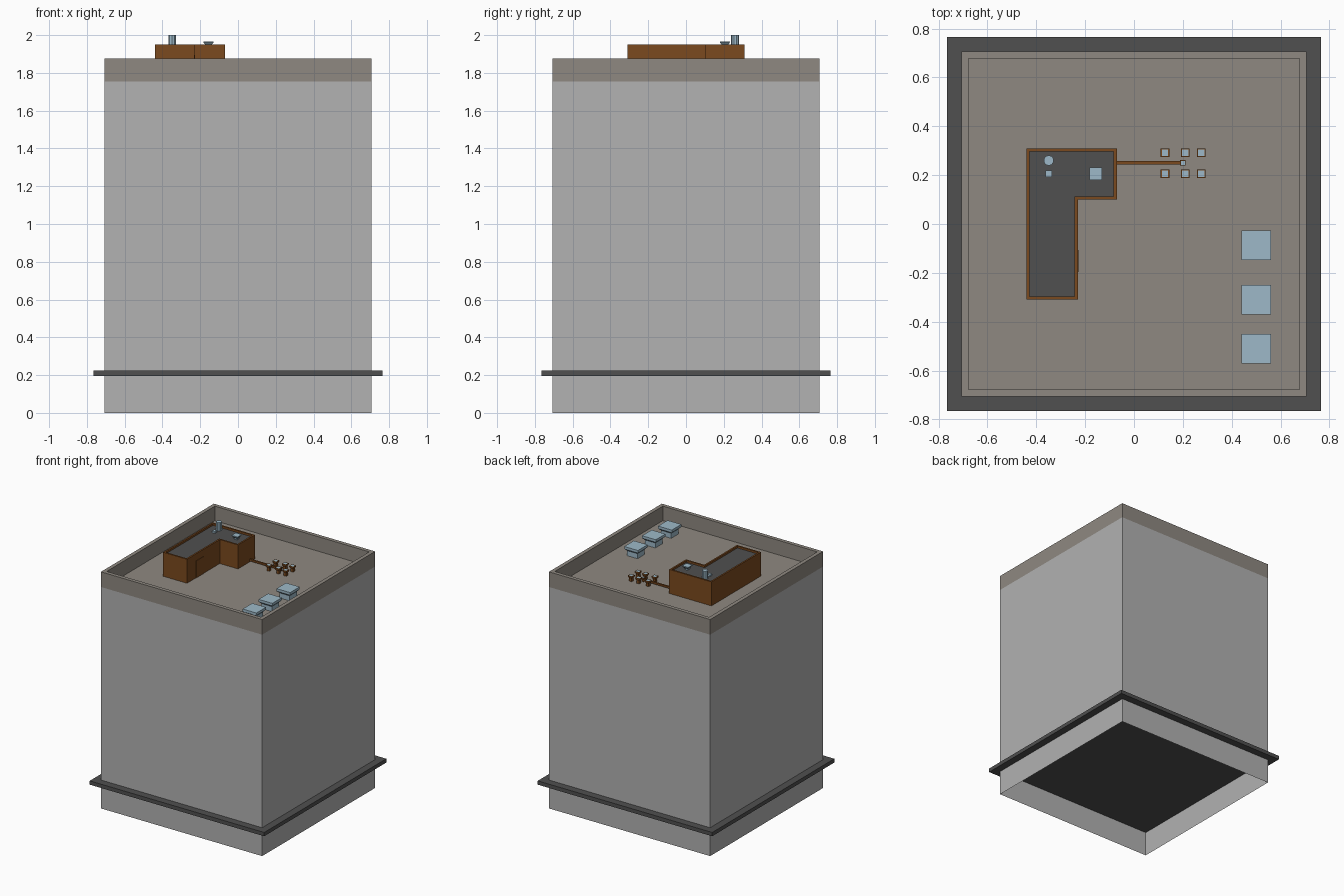
import bpy, bmesh, math

if "Cube" in bpy.data.objects:
    bpy.data.objects.remove(bpy.data.objects["Cube"])

def mat(name, r, g, b):
    m = bpy.data.materials.new(name)
    m.diffuse_color = (r, g, b, 1)
    m.use_nodes = True
    m.node_tree.nodes["Principled BSDF"].inputs["Base Color"].default_value = m.diffuse_color
    return m

WALL = mat("light grey wall", .445, .445, .445)
DARK = mat("dark grey", .08, .08, .08)
STONE = mat("warm grey parapet", .275, .25, .22)
BROWN = mat("brown brick", .198, .067, .013)
BLUE = mat("pale blue metal", .337, .485, .578)

def finish(name, bm, *mats):
    bmesh.ops.recalc_face_normals(bm, faces=bm.faces)
    me = bpy.data.meshes.new(name)
    bm.to_mesh(me)
    bm.free()
    for m in mats:
        me.materials.append(m)
    ob = bpy.data.objects.new(name, me)
    bpy.context.collection.objects.link(ob)
    return ob

def square(cx, cy, h):
    return [(cx - h, cy - h), (cx + h, cy - h), (cx + h, cy + h), (cx - h, cy + h)]

def loft(name, rings, mats, bottom=True, top=True, top_mat=0):
    """Skin a stack of (outline, z) rings."""
    bm = bmesh.new()
    vs = [[bm.verts.new((x, y, z)) for x, y in pts] for pts, z in rings]
    n = len(vs[0])
    for a, b in zip(vs, vs[1:]):
        for i in range(n):
            bm.faces.new((a[i], a[(i + 1) % n], b[(i + 1) % n], b[i]))
    if bottom:
        bm.faces.new(vs[0][::-1])
    if top:
        bm.faces.new(vs[-1]).material_index = top_mat
    return finish(name, bm, *mats)

def box(name, x0, x1, y0, y1, z0, z1, m):
    o = [(x0, y0), (x1, y0), (x1, y1), (x0, y1)]
    return loft(name, [(o, z0), (o, z1)], [m])

FLOOR = 1.76
W = .707

# tower walls, open below, with a full slab forming the ledge
loft("tower_walls", [(square(0, 0, W), 0), (square(0, 0, W), 1.755)], [WALL], False, False)
box("ledge_slab", -.765, .765, -.765, .765, .195, .225, DARK)

# parapet with sunken roof
loft("parapet_roof", [(square(0, 0, W), 1.755), (square(0, 0, W), 1.875),
                      (square(0, 0, .677), 1.875), (square(0, 0, .677), FLOOR)], [STONE], False, True)

# L-shaped penthouse with recessed dark roof
def ell(t):
    return [(-.44 + t, -.31 + t), (-.23 - t, -.31 + t), (-.23 - t, .10 + t),
            (-.07 - t, .10 + t), (-.07 - t, .31 - t), (-.44 + t, .31 - t)]
loft("penthouse", [(ell(0), FLOOR), (ell(0), 1.95), (ell(.013), 1.95), (ell(.013), 1.935)],
     [BROWN, DARK], False, True, 1)
box("door", -.231, -.227, -.197, -.107, FLOOR, 1.895, BROWN)

# flared vents: neck, then a cap that widens upward
def vent(name, x, y, h, z0, z1, z2, z3, neck=.72):
    loft(name, [(square(x, y, h * neck), z0), (square(x, y, h * neck), z1),
                (square(x, y, h), z2), (square(x, y, h), z3)], [BLUE])

for i, y in enumerate((-.51, -.31, -.087)):
    vent(f"roof_unit_{i}", .5, y, .06, FLOOR, 1.80, 1.815, 1.835, .75)
vent("penthouse_vent", -.156, .206, .026, 1.935, 1.945, 1.96, 1.966, .5)
box("penthouse_small_vent", -.362, -.336, .192, .218, 1.935, 1.949, BLUE)
circle = [(-.349 + .021 * math.cos(a), .26 + .021 * math.sin(a))
          for a in (math.tau * (i + .5) / 10 for i in range(10))]
loft("chimney_pipe", [(circle, 1.935), (circle, 2.0)], [BLUE])

# duct along the roof and its small outlets
box("duct", -.07, .2, .243, .257, 1.768, 1.782, BROWN)
def outlet(name, x, y, h, z0, z1):
    loft(name, [(square(x, y, h * .6), z0), (square(x, y, h * .6), z0 + (z1 - z0) * .5),
                (square(x, y, h), z1 - .008), (square(x, y, h), z1),
                (square(x, y, h * .72), z1)], [BROWN, BLUE], True, True, 1)
outlet("duct_end", .2, .25, .011, FLOOR, 1.79)
for x in (.127, .21, .275):
    for y in (.206, .292):
        outlet(f"outlet_{x}_{y}", x, y, .018, FLOOR, 1.805)
